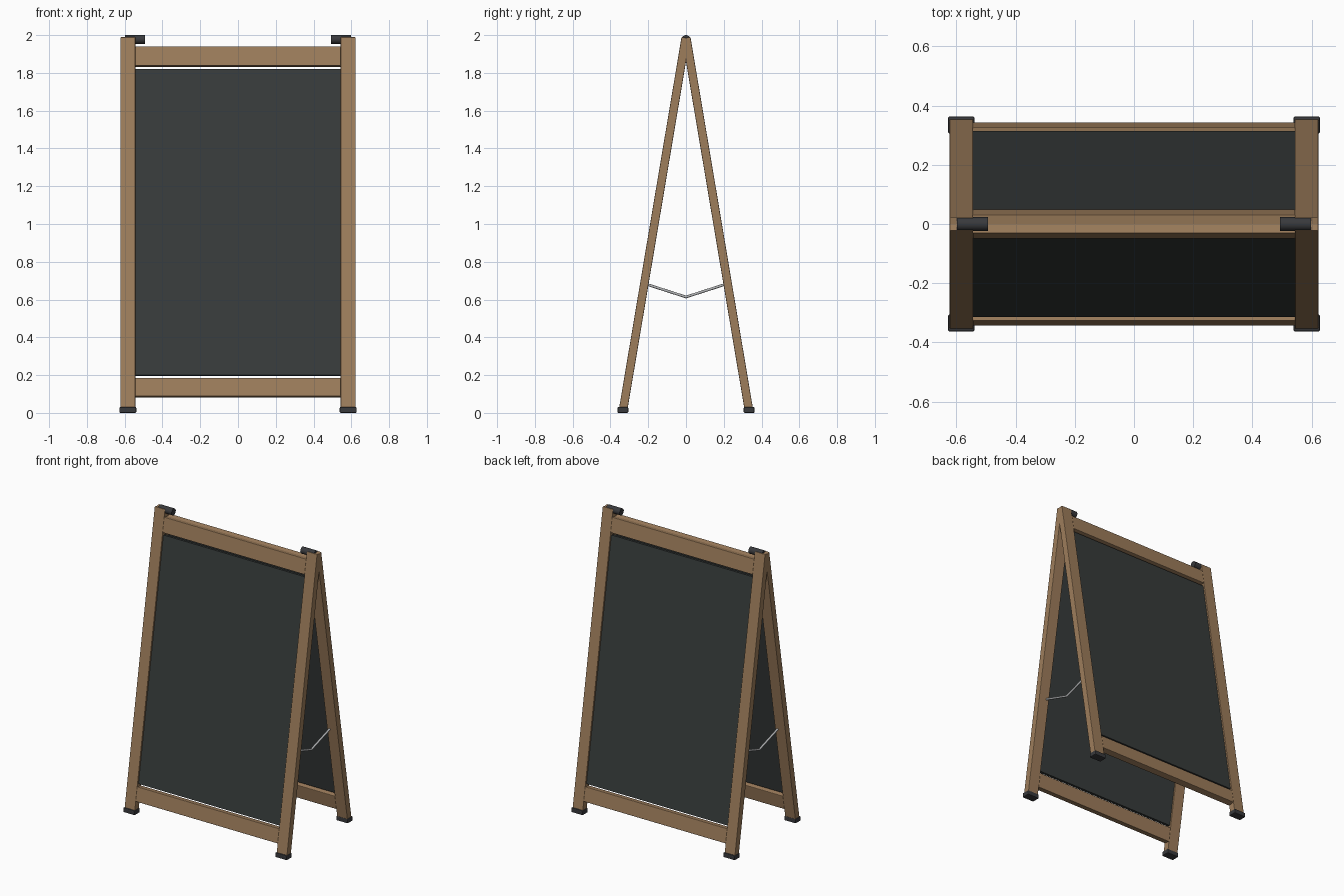
import bpy, math
from mathutils import Matrix, Vector

if "Cube" in bpy.data.objects:
    bpy.data.objects.remove(bpy.data.objects["Cube"])

LEAN = math.radians(9.55)
PIVOT_Z = 1.995


def material(name, rgb):
    m = bpy.data.materials.new(name)
    m.diffuse_color = (*rgb, 1)
    m.use_nodes = True
    m.node_tree.nodes["Principled BSDF"].inputs["Base Color"].default_value = m.diffuse_color
    return m


WOOD = material("wood", (0.34, 0.205, 0.105))
SLATE = material("slate", (0.038, 0.044, 0.043))
RUBBER = material("dark_rubber", (0.04, 0.041, 0.045))
METAL = material("steel", (0.45, 0.46, 0.47))


def finish(ob, name, mat, bevel=0.0, segments=2):
    ob.name = name
    ob.data.materials.append(mat)
    if bevel:
        b = ob.modifiers.new("Bevel", 'BEVEL')
        b.width, b.segments = bevel, segments
    return ob


def box(name, centre, size, mat, bevel=0.0, matrix=Matrix()):
    bpy.ops.mesh.primitive_cube_add(size=1)
    ob = bpy.context.object
    ob.data.transform(Matrix.Diagonal((*size, 1)))
    ob.matrix_world = matrix @ Matrix.Translation(centre)
    return finish(ob, name, mat, bevel)


def rod(name, a, b, radius, mat, sides, bevel=0.0):
    a, b = Vector(a), Vector(b)
    bpy.ops.mesh.primitive_cylinder_add(vertices=sides, radius=radius, depth=(b - a).length)
    ob = bpy.context.object
    bpy.ops.object.shade_smooth_by_angle(angle=math.radians(35))
    ob.matrix_world = (Matrix.Translation((a + b) / 2)
                       @ (b - a).to_track_quat('Z', 'Y').to_matrix().to_4x4())
    return finish(ob, name, mat, bevel)


def panel_bar(name, x, half_width, z_low, z_high, depth, mat, bevel, matrix):
    # world heights converted to distances along the leaning panel
    low = (z_low - PIVOT_Z) / math.cos(LEAN)
    high = (z_high - PIVOT_Z) / math.cos(LEAN)
    return box(name, (x, 0, (low + high) / 2), (2 * half_width, depth, high - low),
               mat, bevel, matrix)


# two leaning panels hinged at the top
for side, label in ((-1, "front"), (1, "back")):
    m = Matrix.Translation((0, 0, PIVOT_Z)) @ Matrix.Rotation(side * LEAN, 4, 'X')
    for sx, hand in ((-1, "left"), (1, "right")):
        panel_bar(f"{label}_{hand}_leg", sx * 0.583, 0.04, 0.02, 1.986, 0.045, WOOD, 0.004, m)
        # foot caps
        foot_y = side * 0.334
        box(f"{label}_{hand}_foot", (sx * 0.583, foot_y, 0.0155), (0.09, 0.058, 0.031), RUBBER, 0.006)
    panel_bar(f"{label}_top_rail", 0, 0.545, 1.834, 1.936, 0.045, WOOD, 0.004, m)
    panel_bar(f"{label}_bottom_rail", 0, 0.545, 0.084, 0.181, 0.045, WOOD, 0.004, m)
    panel_bar(f"{label}_board", 0, 0.546, 0.198, 1.818, 0.024, SLATE, 0.0, m)

# hinge barrels and folding stays
for sx, hand in ((-1, "left"), (1, "right")):
    rod(f"{hand}_hinge", (sx * 0.597, 0, 1.977), (sx * 0.493, 0, 1.977), 0.023, RUBBER, 32)
    for side, label in ((-1, "front"), (1, "back")):
        rod(f"{label}_{hand}_stay", (sx * 0.562, side * 0.203, 0.679),
            (sx * 0.562, -side * 0.002, 0.613), 0.007, METAL, 16)
